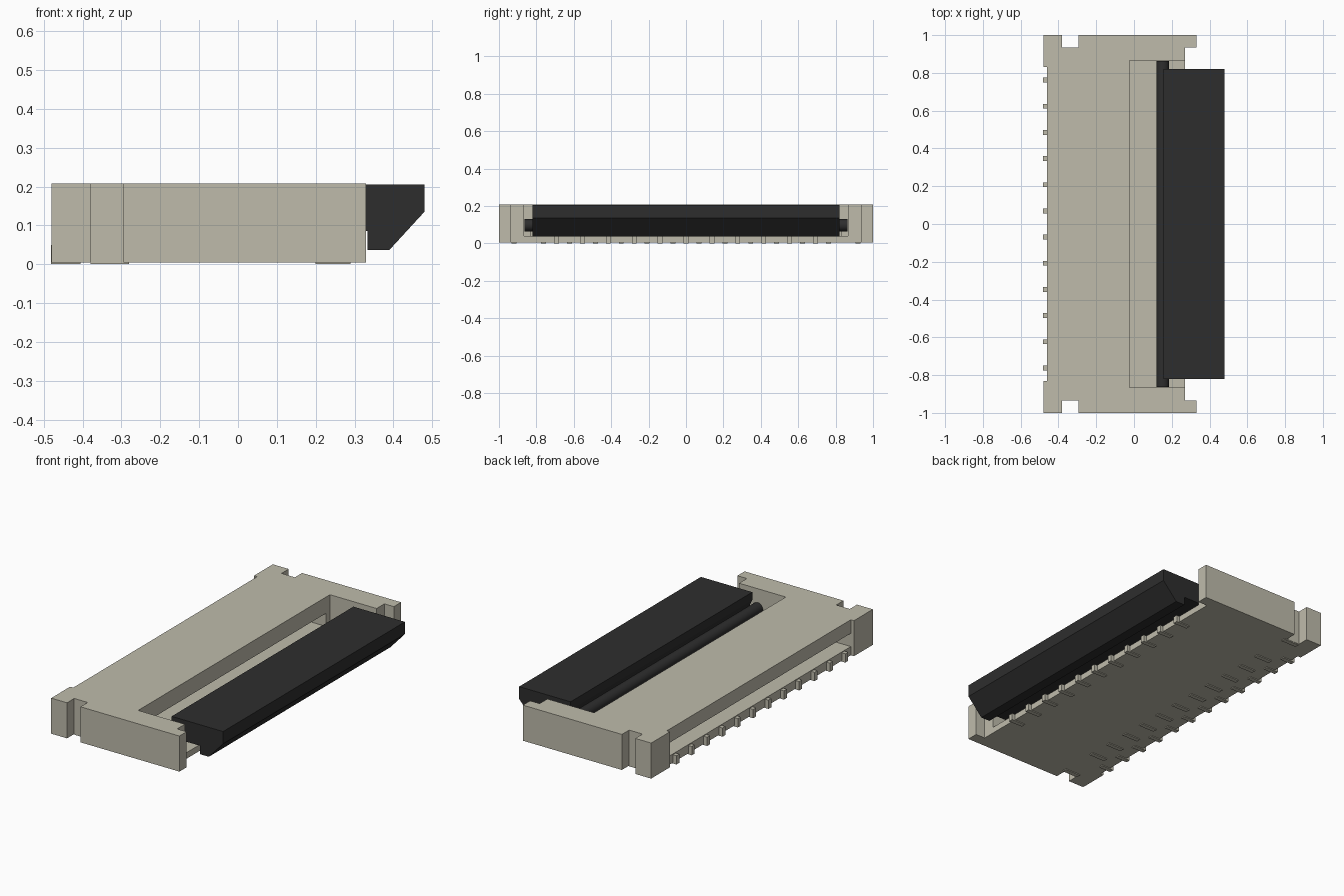
import bpy
import bmesh
import math

cube = bpy.data.objects.get("Cube")
if cube:
    bpy.data.objects.remove(cube, do_unlink=True)


def material(name, colour):
    m = bpy.data.materials.new(name)
    m.use_nodes = True
    m.diffuse_color = (*colour, 1)
    node = next(n for n in m.node_tree.nodes if n.type == "BSDF_PRINCIPLED")
    node.inputs["Base Color"].default_value = (*colour, 1)
    node.inputs["Roughness"].default_value = 0.6
    return m


beige = material("warm beige plastic", (0.52, 0.50, 0.41))
black = material("black plastic", (0.027, 0.027, 0.027))


def prism(name, outline, axis, lo, hi, mat):
    """Extrude a flat outline along the given axis."""
    place = {"z": lambda a, b: (a, b, lo), "y": lambda a, b: (a, lo, b)}[axis]
    step = {"z": (0, 0, hi - lo), "y": (0, hi - lo, 0)}[axis]
    bm = bmesh.new()
    face = bm.faces.new([bm.verts.new(place(a, b)) for a, b in outline])
    top = bmesh.ops.extrude_face_region(bm, geom=[face])["geom"]
    bmesh.ops.translate(bm, vec=step, verts=[v for v in top if isinstance(v, bmesh.types.BMVert)])
    bmesh.ops.recalc_face_normals(bm, faces=bm.faces)
    mesh = bpy.data.meshes.new(name)
    bm.to_mesh(mesh)
    bm.free()
    mesh.materials.append(mat)
    obj = bpy.data.objects.new(name, mesh)
    bpy.context.collection.objects.link(obj)
    return obj


def box(name, x, y, z, mat):
    outline = [(x[0], y[0]), (x[1], y[0]), (x[1], y[1]), (x[0], y[1])]
    return prism(name, outline, "z", z[0], z[1], mat)


def cut(target, x, y, z):
    cutter = box("cutter", x, y, z, beige)
    cutter.hide_render = True
    mod = target.modifiers.new("cut", "BOOLEAN")
    mod.operation = "DIFFERENCE"
    mod.solver = "EXACT"
    mod.object = cutter
    bpy.context.view_layer.objects.active = target
    bpy.ops.object.modifier_apply(modifier=mod.name)
    bpy.data.objects.remove(cutter, do_unlink=True)


# Housing plan: half outline with end notch and front post, mirrored in y
half = [(0.27, 0.935), (0.33, 0.935), (0.33, 1), (-0.295, 1), (-0.295, 0.935),
        (-0.38, 0.935), (-0.38, 1), (-0.48, 1), (-0.48, 0.83), (-0.46, 0.83)]
outline = half + [(x, -y) for x, y in reversed(half)]
housing = prism("housing", outline, "z", 0.005, 0.208, beige)

# Open window over the latch, and cable slots front and rear under the lid
cut(housing, (-0.025, 0.4), (-0.865, 0.865), (0.04, 0.3))
cut(housing, (-0.2, 0.0), (-0.83, 0.83), (0.04, 0.115))
cut(housing, (-0.6, -0.3), (-0.83, 0.83), (0.055, 0.13))

# Flip latch and its round hinge
profile = [(0.155, 0.205), (0.48, 0.205), (0.48, 0.135), (0.39, 0.037), (0.333, 0.037),
           (0.333, 0.085), (0.17, 0.085), (0.17, 0.13), (0.155, 0.16)]
prism("latch", profile, "y", -0.82, 0.82, black)
bpy.ops.mesh.primitive_cylinder_add(vertices=32, radius=0.033, depth=1.728,
                                    location=(0.152, 0, 0.097),
                                    rotation=(math.pi / 2, 0, 0))
hinge = bpy.context.object
hinge.name = "hinge_pin"
hinge.data.materials.append(black)
bpy.ops.object.shade_smooth_by_angle()

# Rear contacts and staggered front contacts
pitch, w = 0.1385, 0.013
for i in range(12):
    y = (i - 5.5) * pitch
    box("rear_contact", (-0.482, -0.44), (y - w, y + w), (0, 0.05), beige)
    box("rear_contact_foot", (-0.44, -0.405), (y - w, y + w), (0, 0.01), beige)
for i in range(11):
    y = (i - 5) * pitch
    box("front_contact", (0.26, 0.29), (y - w, y + w), (0, 0.039), beige)
    box("front_contact_foot", (0.2, 0.26), (y - w, y + w), (0, 0.01), beige)
    box("inner_contact_foot", (-0.38, -0.28), (y - w, y + w), (0, 0.01), beige)

# Hold-down feet near the ends
for y in (-0.92, 0.92):
    box("hold_down_foot", (-0.38, -0.28), (y - w, y + w), (0, 0.01), beige)
